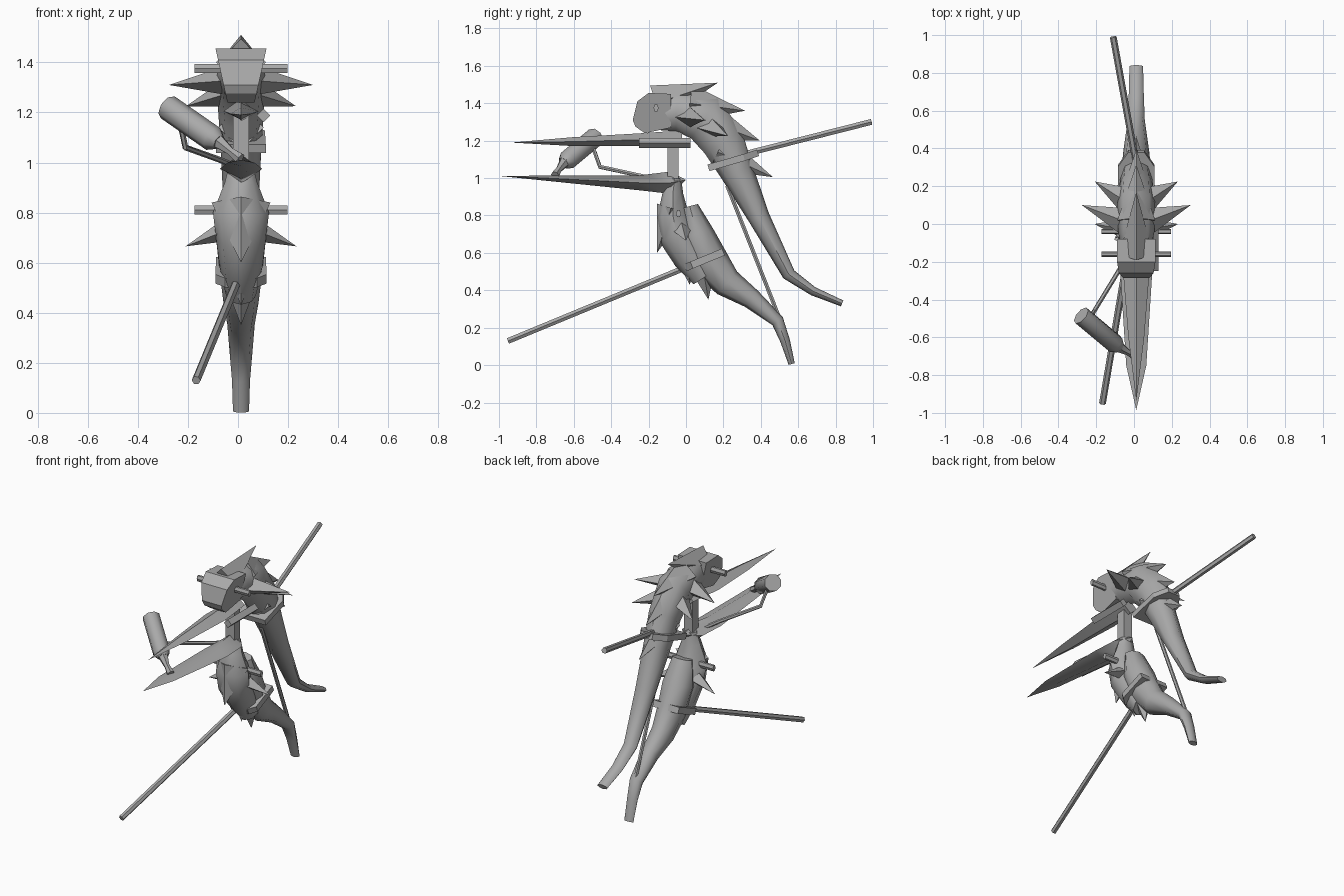
import bpy, bmesh, math
from mathutils import Vector

if "Cube" in bpy.data.objects:
    bpy.data.objects.remove(bpy.data.objects["Cube"], do_unlink=True)

grey = bpy.data.materials.new("plain grey")
grey.use_nodes = True
grey.diffuse_color = (0.4, 0.4, 0.4, 1)
grey.node_tree.nodes["Principled BSDF"].inputs["Base Color"].default_value = (0.4, 0.4, 0.4, 1)
CX = 0.012  # body mid-plane


def finish(name, bm, angle):
    bmesh.ops.remove_doubles(bm, verts=bm.verts, dist=0.0005)
    bmesh.ops.recalc_face_normals(bm, faces=bm.faces)
    mesh = bpy.data.meshes.new(name)
    bm.to_mesh(mesh)
    bm.free()
    mesh.materials.append(grey)
    ob = bpy.data.objects.new(name, mesh)
    bpy.context.collection.objects.link(ob)
    bpy.ops.object.select_all(action='DESELECT')
    ob.select_set(True)
    bpy.context.view_layer.objects.active = ob
    bpy.ops.object.shade_smooth_by_angle(angle=math.radians(angle))
    return ob


def tube(name, points, radii, sides=8, phase=0.0, angle=50):
    """Loft elliptical rings (half width, half thickness) along a path."""
    pts = [Vector(p) for p in points]
    bm = bmesh.new()
    rings = []
    for i, p in enumerate(pts):
        t = (pts[min(i + 1, len(pts) - 1)] - pts[max(i - 1, 0)]).normalized()
        ref = Vector((0, 1, 0)) if abs(t.x) > 0.75 else Vector((1, 0, 0))
        side = (ref - t * t.dot(ref)).normalized()
        up = t.cross(side)
        ring = []
        for k in range(sides):
            a = 2 * math.pi * k / sides + phase
            ring.append(bm.verts.new(p + side * math.cos(a) * radii[i][0] + up * math.sin(a) * radii[i][1]))
        rings.append(ring)
    for r, s in zip(rings, rings[1:]):
        for k in range(sides):
            j = (k + 1) % sides
            bm.faces.new((r[k], r[j], s[j], s[k]))
    bm.faces.new(rings[0])
    bm.faces.new(rings[-1])
    return finish(name, bm, angle)


def limb(name, sections, sides=8):
    """Sections are (y, z, half width, half thickness) on the mid-plane."""
    return tube(name, [(CX, y, z) for y, z, _, _ in sections], [s[2:] for s in sections], sides)


def spike(name, base, tip, width, thick):
    return tube(name, [base, tip], [(width, thick), (0, 0)], 4, angle=40)


def rod(name, points, radius, sides=6):
    return tube(name, points, [(radius, radius)] * len(points), sides)


# Upper body: head, neck and long bent limb
limb("upper_body", [(-0.22, 1.33, .05, .07), (-0.05, 1.36, .095, .11), (0.1, 1.32, .1, .13),
                    (0.2, 1.19, .09, .115), (0.275, 1.03, .08, .09), (0.39, 0.79, .068, .058),
                    (0.55, 0.485, .045, .036), (0.68, 0.395, .04, .024), (0.835, 0.33, .036, .017)])

# Lower body: torso and bent leg
limb("torso", [(-0.06, 1.0, .045, .035), (-0.07, 0.92, .065, .055), (-0.07, 0.8, .112, .085),
               (-0.05, 0.7, .1, .1), (0.03, 0.58, .085, .1), (0.1, 0.47, .06, .07)])
limb("leg", [(0.02, 0.85, .07, .045), (0.06, 0.7, .1, .09), (0.12, 0.56, .085, .105),
             (0.22, 0.44, .07, .08), (0.35, 0.355, .055, .055), (0.49, 0.235, .045, .035),
             (0.53, 0.13, .036, .026), (0.565, 0.006, .032, .017)])

# Face block, narrowing towards the chin
profile = [(-.285, 1.31), (-.26, 1.41), (-.2, 1.455), (-.08, 1.45), (-.08, 1.27), (-.22, 1.24), (-.27, 1.275)]
bm = bmesh.new()
caps = [[bm.verts.new((CX + s * (.05 + (z - 1.22) * .22), y, z)) for y, z in profile] for s in (-1, 1)]
for cap in caps:
    bm.faces.new(cap)
for i in range(len(profile)):
    j = (i + 1) % len(profile)
    bm.faces.new((caps[0][i], caps[0][j], caps[1][j], caps[1][i]))
finish("face_block", bm, 30)

# Beak halves and the post between them
limb("upper_beak", [(-0.02, 1.21, .05, .045), (-0.25, 1.205, .07, .034), (-0.6, 1.195, .042, .024),
                    (-0.935, 1.19, 0, 0)], 4)
limb("lower_beak", [(0, 0.99, 0, 0), (-0.08, 0.975, .075, .06), (-0.25, 0.975, .085, .04),
                    (-0.75, 1.0, .053, .014), (-0.985, 1.01, 0, 0)], 4)
tube("beak_post", [(CX, -.07, .98), (CX, -.07, 1.22)], [(.045, .042)] * 2, 4, math.pi / 4, 30)
tube("jaw_bar", [(.102, -.25, 1.188), (.102, .025, 1.188)], [(.027, .027)] * 2, 4, 0, 30)

# Mid-plane spikes: (base y, base z, tip y, tip z, half width, half thickness)
back_spikes = [(-.16, 1.40, .17, 1.51, .09, .10), (.02, 1.4, .315, 1.36, .1, .1),
               (.1, 1.31, .395, 1.2, .1, .11), (.17, 1.14, .465, 1.005, .09, .1)]
front_spikes = [(-.08, .84, -.155, .6, .118, .08), (.0, .62, .02, .43, .08, .08),
                (.09, .52, .12, .35, .065, .07), (.16, .48, .18, .38, .05, .06)]
for label, group in (("back_spike", back_spikes), ("belly_spike", front_spikes)):
    for i, (y0, z0, y1, z1, w, h) in enumerate(group):
        spike(f"{label}_{i + 1}", (CX, y0, z0), (CX, y1, z1), w, h)

# Mirrored side spikes: (base, tip, half depth)
side_spikes = [((.02, .0, 1.33), (.288, .1, 1.31), .085), ((.04, .12, 1.28), (.22, .225, 1.225), .075),
               ((.03, -.03, .74), (.222, .0, .665), .065)]
for i, (b, t, r) in enumerate(side_spikes):
    for s, side in ((1, "left"), (-1, "right")):
        spike(f"{side}_side_spike_{i + 1}", (CX + s * b[0], b[1], b[2]), (CX + s * t[0], t[1], t[2]), r, r * .8)

# Cross pins through head and torso
for name, y, z in (("head_pin", -.16, 1.375), ("torso_pin", -.04, .81)):
    tube(name, [(CX - .185, y, z), (CX + .185, y, z)], [(.014, .021)] * 2, 6, 0, 30)

# Collars with their poles
tube("upper_collar", [(CX, .12, 1.055), (CX, .31, 1.11), (CX, .385, 1.135)],
     [(.14, .026), (.135, .026), (.06, .026)], 4, math.pi / 4, 30)
tube("lower_collar", [(CX, .2, .605), (CX, .03, .535), (CX, -.005, .52)],
     [(.14, .028), (.145, .028), (.09, .028)], 4, math.pi / 4, 30)
rod("upper_pole", [(.015, .3, 1.125), (-.11, .99, 1.3)], .018)
rod("lower_pole", [(0, .03, .535), (-.167, -.95, .13)], .018)
rod("connecting_rod", [(CX, .22, .96), (CX, .5, .25)], .012)

# Hanging canister with spout and handle
tube("canister", [(-.28, -.485, 1.22), (-.1, -.635, 1.095), (-.075, -.655, 1.08)],
     [(.052, .052), (.052, .052), (.03, .03)], 8)
tube("canister_spout", [(-.08, -.65, 1.085), (-.03, -.68, 1.045), (.01, -.7, 1.015)],
     [(.03, .03), (.017, .017), (.024, .024)], 6)
rod("canister_handle", [(-.24, -.51, 1.2), (-.21, -.46, 1.06), (-.07, -.23, 1.01), (0, -.09, .98)], .012)
